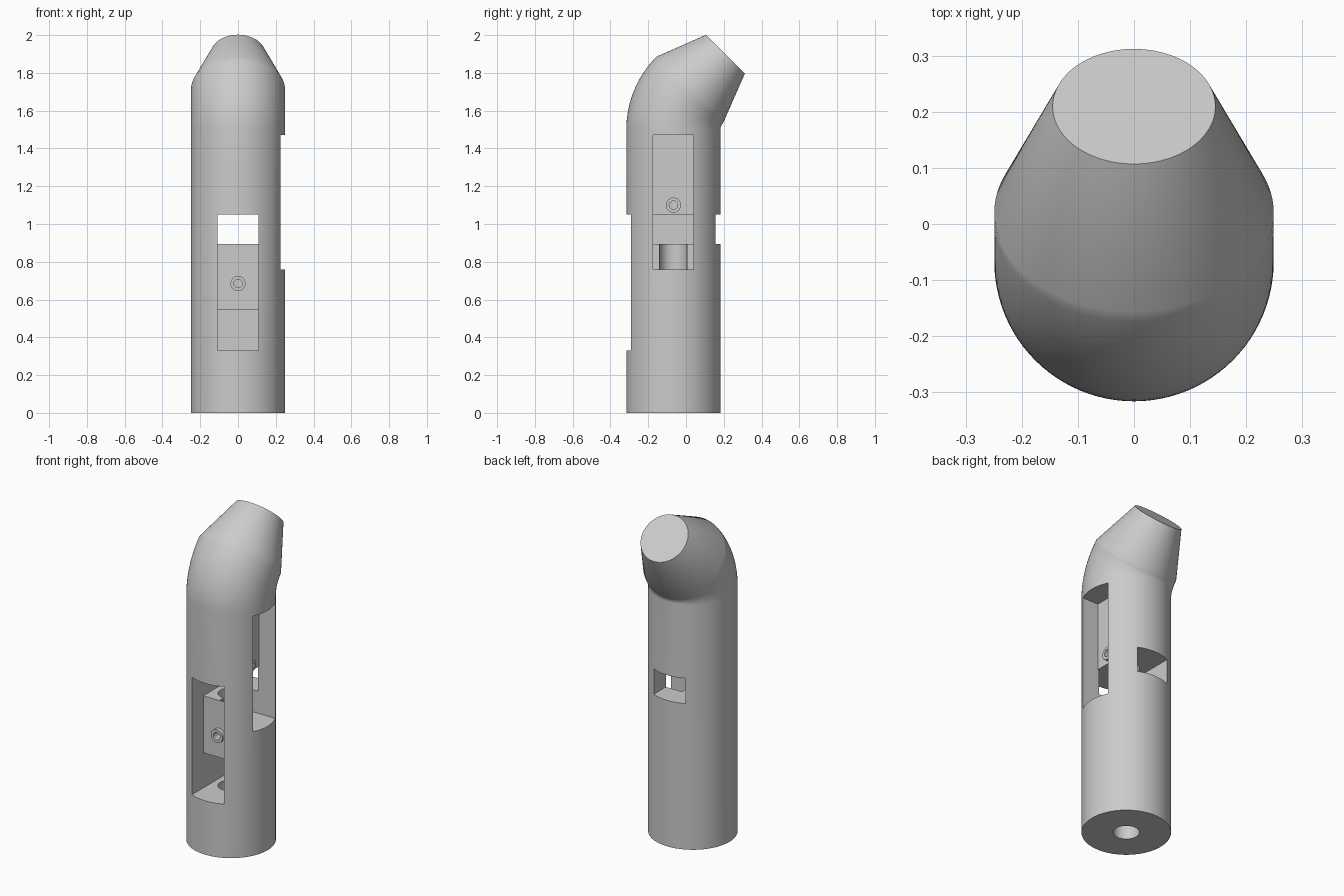
import bpy, bmesh, math
from mathutils import Matrix, Vector

cube = bpy.data.objects.get("Cube")
if cube:
    bpy.data.objects.remove(cube, do_unlink=True)

grey = bpy.data.materials.new("plain grey")
grey.use_nodes = True
colour = (0.6, 0.6, 0.6, 1)
grey.diffuse_color = colour
grey.node_tree.nodes["Principled BSDF"].inputs["Base Color"].default_value = colour

AXIS_Y = -0.067          # tube axis
RADIUS = 0.249
SEGMENTS = 96
CENTRE = Matrix.Translation((0, AXIS_Y, 0))
SIDES = {"front": 0, "left": math.pi / 2}


def make(name, bm, matrix=CENTRE):
    bmesh.ops.transform(bm, matrix=matrix, verts=bm.verts)
    bmesh.ops.recalc_face_normals(bm, faces=bm.faces)
    mesh = bpy.data.meshes.new(name)
    bm.to_mesh(mesh)
    bm.free()
    mesh.materials.append(grey)
    obj = bpy.data.objects.new(name, mesh)
    bpy.context.collection.objects.link(obj)
    return obj


def smooth(obj):
    bpy.ops.object.select_all(action="DESELECT")
    obj.select_set(True)
    bpy.context.view_layer.objects.active = obj
    bpy.ops.object.shade_smooth_by_angle(angle=math.radians(25))


def cut(obj, cutter):
    cutter.hide_render = True
    bpy.context.view_layer.objects.active = obj
    mod = obj.modifiers.new("cut", "BOOLEAN")
    mod.operation = "DIFFERENCE"
    mod.solver = "EXACT"
    mod.object = cutter
    bpy.ops.object.modifier_apply(modifier=mod.name)
    bpy.data.objects.remove(cutter, do_unlink=True)


def rod(radius, low, high):
    bm = bmesh.new()
    bmesh.ops.create_cone(bm, cap_ends=True, segments=48, radius1=radius, radius2=radius,
                          depth=high - low, matrix=Matrix.Translation((0, 0, (low + high) / 2)))
    return bm


def pocket(name, profile, half_width, matrix):
    # profile points are (distance outwards, height)
    bm = bmesh.new()
    face = bm.faces.new([bm.verts.new((-half_width, -u, z)) for u, z in profile])
    ext = bmesh.ops.extrude_face_region(bm, geom=[face])["geom"]
    moved = [v for v in ext if isinstance(v, bmesh.types.BMVert)]
    bmesh.ops.translate(bm, vec=(2 * half_width, 0, 0), verts=moved)
    return make(name, bm, matrix)


# Body: straight tube, 45 degree elbow, tapered nozzle
BEND, ELBOW_Z, STEPS = 0.297, 1.5, 16
stations = [(0, 0, 0, RADIUS)]
for i in range(STEPS + 1):
    a = math.pi / 4 * i / STEPS
    stations.append((BEND * (1 - math.cos(a)), ELBOW_Z + BEND * math.sin(a), a, RADIUS))
y, z, a, _ = stations[-1]
NOZZLE = 0.268
stations.append((y + NOZZLE * math.sin(a), z + NOZZLE * math.cos(a), a, 0.145))

bm = bmesh.new()
rings = []
for y, z, tilt, r in stations:
    place = Matrix.Translation((0, y, z)) @ Matrix.Rotation(-tilt, 4, "X")
    angles = [2 * math.pi * k / SEGMENTS for k in range(SEGMENTS)]
    rings.append([bm.verts.new(place @ Vector((r * math.cos(t), r * math.sin(t), 0)))
                  for t in angles])
for low, high in zip(rings, rings[1:]):
    for k in range(SEGMENTS):
        n = (k + 1) % SEGMENTS
        bm.faces.new((low[k], low[n], high[n], high[k]))
bm.faces.new(rings[0])
bm.faces.new(rings[-1])
body = make("bent_tube_body", bm)

# Long bore up the middle
cut(body, make("bore_cutter", rod(0.073, -0.1, 1.25)))

# Stepped pockets in the front and left sides; the front one opens through the back
HALF, FACE, OUT = 0.108, 0.115, 0.4
profiles = {
    "front": [(OUT, 0.33), (-HALF, 0.33), (-HALF, 0.545), (FACE, 0.545),
              (FACE, 0.895), (-OUT, 0.895), (-OUT, 1.05), (OUT, 1.05)],
    "left": [(OUT, 0.76), (0, 0.76), (0, 1.05), (FACE, 1.05), (FACE, 1.47), (OUT, 1.47)],
}
nozzle_heights = {"front": 0.685, "left": 1.1}
for side, turn in SIDES.items():
    frame = CENTRE @ Matrix.Rotation(turn, 4, "Z")
    cut(body, pocket(side + "_cutter", profiles[side], HALF, frame))

    # Small hollow spigot on the pocket face
    outward = frame @ Matrix.Translation((0, 0, nozzle_heights[side])) \
        @ Matrix.Rotation(math.pi / 2, 4, "X")
    cut(body, make(side + "_hole_cutter", rod(0.03, 0.04, 0.2), outward))
    spigot = make(side + "_spigot", rod(0.04, 0.085, 0.14), outward)
    cut(spigot, make(side + "_spigot_cutter", rod(0.022, 0.04, 0.2), outward))
    smooth(spigot)

smooth(body)
